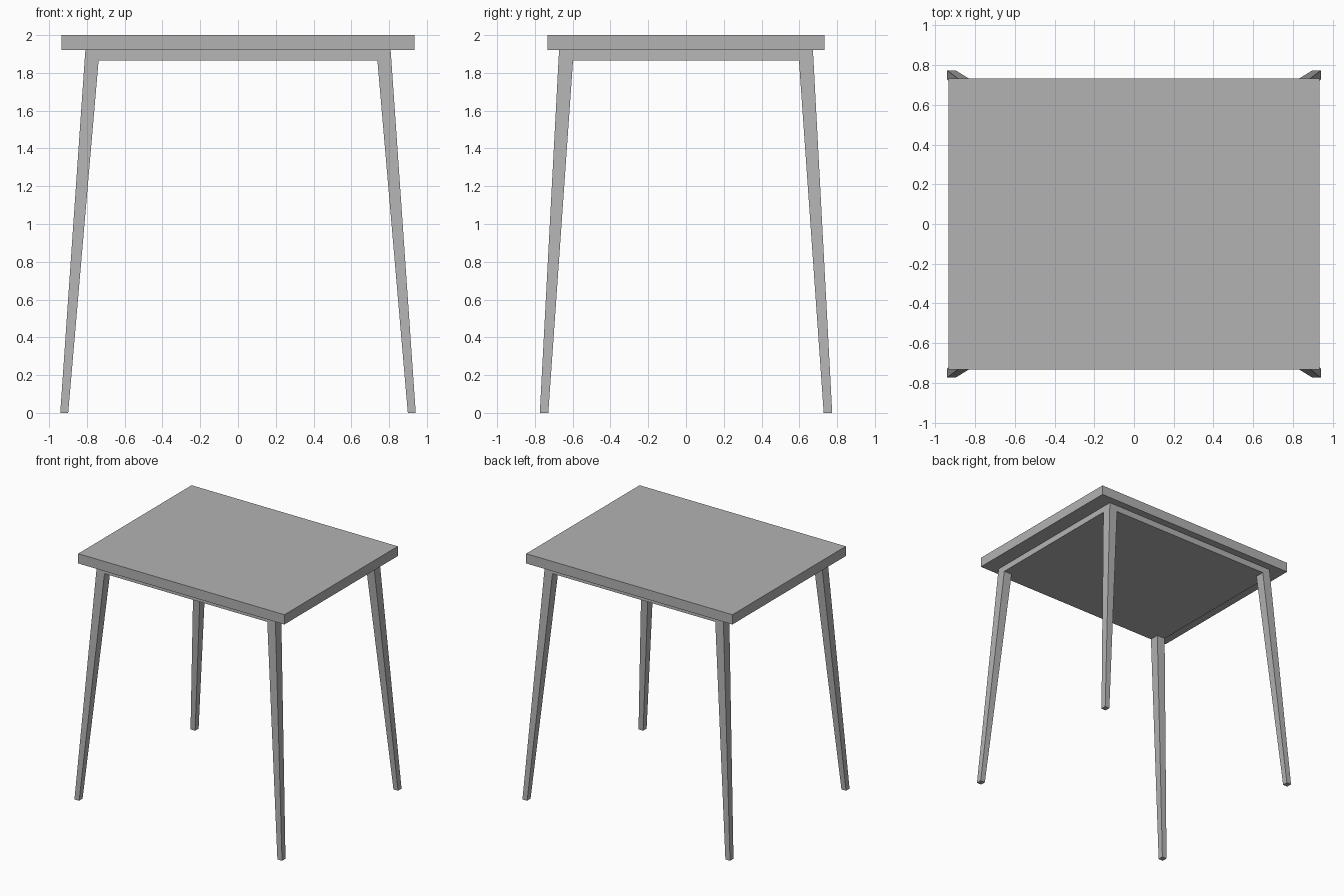
import bpy
import bmesh

cube = bpy.data.objects.get("Cube")
if cube:
    bpy.data.objects.remove(cube, do_unlink=True)

# Single plain grey finish
GREY = (0.45, 0.45, 0.45, 1.0)
mat = bpy.data.materials.new("plain grey")
mat.use_nodes = True
mat.diffuse_color = GREY
mat.node_tree.nodes["Principled BSDF"].inputs["Base Color"].default_value = GREY


def loft(name, bottom, top):
    """Flat-sided block between two rectangles (x0, x1, y0, y1, z)."""
    bm = bmesh.new()
    rings = []
    for x0, x1, y0, y1, z in (bottom, top):
        corners = ((x0, y0), (x1, y0), (x1, y1), (x0, y1))
        rings.append([bm.verts.new((x, y, z)) for x, y in corners])
    low, high = rings
    bm.faces.new(low[::-1])
    bm.faces.new(high)
    for i in range(4):
        j = (i + 1) % 4
        bm.faces.new((low[i], low[j], high[j], high[i]))
    bmesh.ops.recalc_face_normals(bm, faces=bm.faces)
    mesh = bpy.data.meshes.new(name)
    bm.to_mesh(mesh)
    bm.free()
    mesh.materials.append(mat)
    obj = bpy.data.objects.new(name, mesh)
    bpy.context.collection.objects.link(obj)
    return obj


TOP_Z, SLAB_Z, APRON_Z = 2.0, 1.92, 1.866

# Table top
loft("table_top", (-0.935, 0.935, -0.734, 0.734, SLAB_Z),
     (-0.935, 0.935, -0.734, 0.734, TOP_Z))

# Solid apron under the top, flush with the outer faces of the legs
loft("apron", (-0.812, 0.812, -0.675, 0.675, APRON_Z),
     (-0.808, 0.808, -0.672, 0.672, SLAB_Z))

# Splayed, tapered legs, one per corner
for side, sx in (("left", 1), ("right", -1)):
    for end, sy in (("front", -1), ("back", 1)):
        foot = (0.899 * sx, 0.941 * sx, 0.729 * sy, 0.774 * sy, 0.0)
        head = (0.738 * sx, 0.812 * sx, 0.598 * sy, 0.675 * sy, APRON_Z)
        loft(f"{end}_{side}_leg", foot, head)
